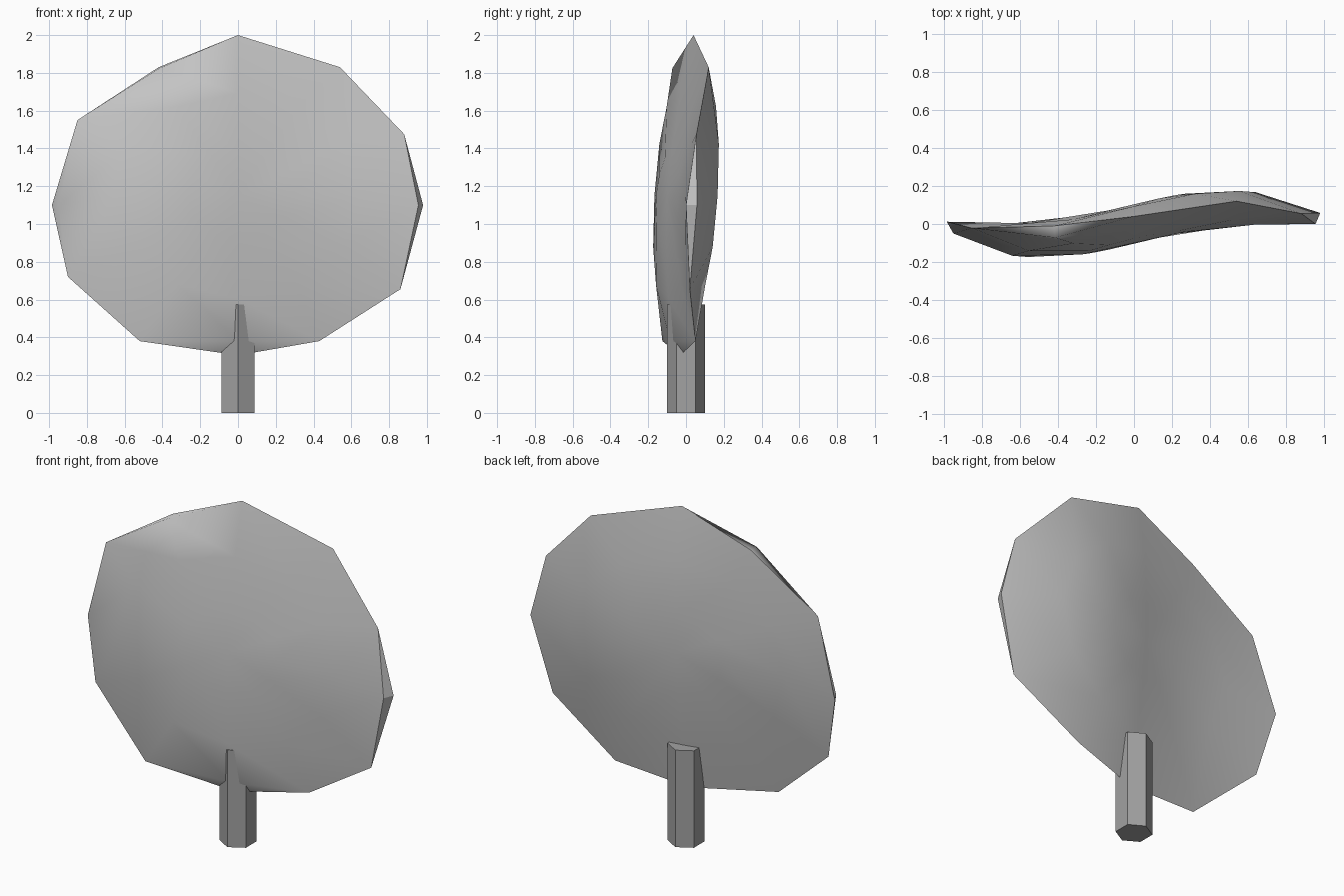
import bpy, bmesh, math

if "Cube" in bpy.data.objects:
    bpy.data.objects.remove(bpy.data.objects["Cube"])


def material(name, v):
    m = bpy.data.materials.new(name)
    m.diffuse_color = (v, v, v, 1)
    m.use_nodes = True
    m.node_tree.nodes["Principled BSDF"].inputs["Base Color"].default_value = m.diffuse_color
    return m


def make_object(name, bm, mat):
    bmesh.ops.recalc_face_normals(bm, faces=bm.faces[:])
    me = bpy.data.meshes.new(name)
    bm.to_mesh(me)
    bm.free()
    me.materials.append(mat)
    ob = bpy.data.objects.new(name, me)
    bpy.context.collection.objects.link(ob)
    return ob


def middle(x, z):
    # S-shaped sweep of the crown seen from above, leaning slightly back
    return 0.085 * math.sin(math.pi * x / 1.1) + 0.06 * (z - 1.15)


# Crown rim, clockwise from the top: x, z, back y, (front x, y, z where the rim is split)
RIM = [
    (0, 2.0, 0.04, None), (0.54, 1.83, 0.12, None), (0.88, 1.475, 0.055, None),
    (0.98, 1.1, 0.058, (0.955, 0.0, 1.1)), (0.86, 0.655, 0.02, None),
    (0.43, 0.38, 0.05, None), (0, 0.305, -0.03, (0, -0.085, 0.38)), (-0.52, 0.38, -0.125, None),
    (-0.90, 0.72, -0.05, None), (-0.985, 1.1, 0.012, (-0.95, -0.05, 1.1)),
    (-0.85, 1.55, -0.022, None), (-0.42, 1.83, -0.01, (-0.415, -0.072, 1.825)),
]
ROUNDED = {6, 9, 11}    # split rim corners that shade smoothly
N = len(RIM)

# Crown: thin lens with a twelve-sided outline
bm = bmesh.new()
back = [bm.verts.new((x, y, z)) for x, z, y, f in RIM]
front = [bm.verts.new(r[3]) if r[3] else back[i] for i, r in enumerate(RIM)]
soft = {front[i] for i in ROUNDED}


def add_face(verts, smooth=True):
    verts = list(dict.fromkeys(verts))
    if len(verts) > 2:
        bm.faces.new(verts).smooth = smooth


for rim, sign in ((front, -1), (back, 1)):
    outer = rim
    for r, thick, thin in ((0.64, 0.085, 0.025), (0.27, 0.1, 0.01)):
        ring = []
        for i in range(N):
            a = 2 * math.pi * i / N
            x, z = r * math.sin(a), 1.15 + 0.85 * r * math.cos(a)
            t = thick - thin * abs(math.cos(a))
            ring.append(bm.verts.new((x, middle(x, z) + sign * t, z)))
        for i in range(N):
            j = (i + 1) % N
            add_face([outer[i], outer[j], ring[j], ring[i]])
        outer = ring
    tip = bm.verts.new((0, sign * 0.1, 1.15))
    for i in range(N):
        add_face([outer[i], outer[(i + 1) % N], tip])

# Narrow edge facets and crisp rim
for i in range(N):
    j = (i + 1) % N
    add_face([back[i], back[j], front[j], front[i]], i in ROUNDED or j in ROUNDED)
rim_verts = set(back) | set(front)
for e in bm.edges:
    if set(e.verts) <= rim_verts and not soft & set(e.verts):
        e.smooth = False
make_object("tree_crown", bm, material("light grey", 0.55))

# Trunk: six-sided post with one corner facing the front
bm = bmesh.new()
R, H = 0.1, 0.575
corners = [(R * math.sin(k * math.pi / 3), R * math.cos(k * math.pi / 3)) for k in range(6)]
low = [bm.verts.new((x, y, 0)) for x, y in corners]
top = [bm.verts.new((x, y, H)) for x, y in corners]
bm.faces.new(low)
bm.faces.new(top)
for k in range(6):
    m = (k + 1) % 6
    bm.faces.new([low[k], low[m], top[m], top[k]])
make_object("trunk", bm, material("mid grey", 0.36))
